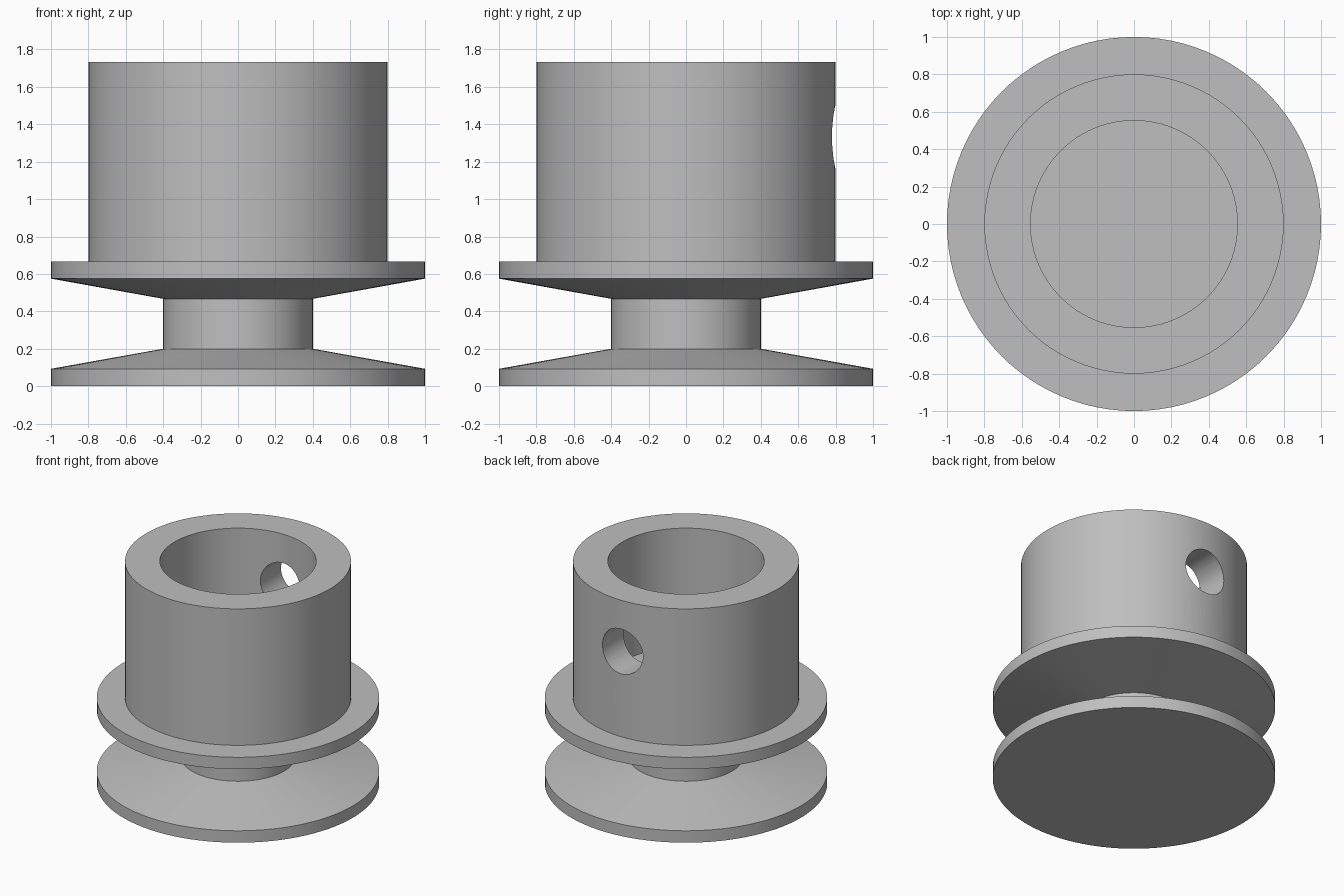
import bpy, bmesh, math
from mathutils import Matrix

SEGMENTS = 96

cube = bpy.data.objects.get("Cube")
if cube:
    bpy.data.objects.remove(cube, do_unlink=True)

grey = bpy.data.materials.new("plain grey")
grey.use_nodes = True
colour = (0.52, 0.52, 0.52, 1)
grey.diffuse_color = colour
grey.node_tree.nodes["Principled BSDF"].inputs["Base Color"].default_value = colour


def make_object(name, bm):
    bmesh.ops.recalc_face_normals(bm, faces=bm.faces)
    mesh = bpy.data.meshes.new(name)
    bm.to_mesh(mesh)
    bm.free()
    mesh.materials.append(grey)
    obj = bpy.data.objects.new(name, mesh)
    bpy.context.collection.objects.link(obj)
    return obj


def lathe(name, profile):
    """Revolve (radius, height) points about z into a closed solid."""
    bm = bmesh.new()
    verts = [bm.verts.new((r, 0, z)) for r, z in profile]
    edges = [bm.edges.new(pair) for pair in zip(verts, verts[1:])]
    bmesh.ops.spin(bm, geom=verts + edges, axis=(0, 0, 1), cent=(0, 0, 0),
                   angle=math.tau, steps=SEGMENTS, use_merge=True)
    bmesh.ops.remove_doubles(bm, verts=bm.verts, dist=0.0001)
    return make_object(name, bm)


# Grooved pulley with a blind bore in its collar
pulley = lathe("grooved_pulley", [
    (0, 0), (1, 0), (1, 0.093), (0.4, 0.2),             # lower flange
    (0.4, 0.467), (1, 0.575), (1, 0.667),               # groove, upper flange
    (0.8, 0.667), (0.8, 1.733),                         # collar
    (0.553, 1.733), (0.553, 0.8), (0, 0.8),             # bore
])

# Set screw hole through the back wall of the collar
bm = bmesh.new()
bmesh.ops.create_cone(bm, cap_ends=True, segments=48, radius1=0.175, radius2=0.175,
                      depth=0.8,
                      matrix=Matrix.Translation((0, 0.7, 1.333)) @ Matrix.Rotation(math.pi / 2, 4, 'X'))
cutter = make_object("screw_hole_cutter", bm)
cutter.hide_render = True
cutter.hide_set(True)

hole = pulley.modifiers.new("screw_hole", 'BOOLEAN')
hole.operation = 'DIFFERENCE'
hole.solver = 'EXACT'
hole.object = cutter

# Smooth round walls with crisp rims
bpy.ops.object.select_all(action='DESELECT')
pulley.select_set(True)
bpy.context.view_layer.objects.active = pulley
bpy.ops.object.modifier_apply(modifier=hole.name)
bpy.data.objects.remove(cutter, do_unlink=True)
bpy.ops.object.shade_smooth_by_angle(angle=math.radians(9))
